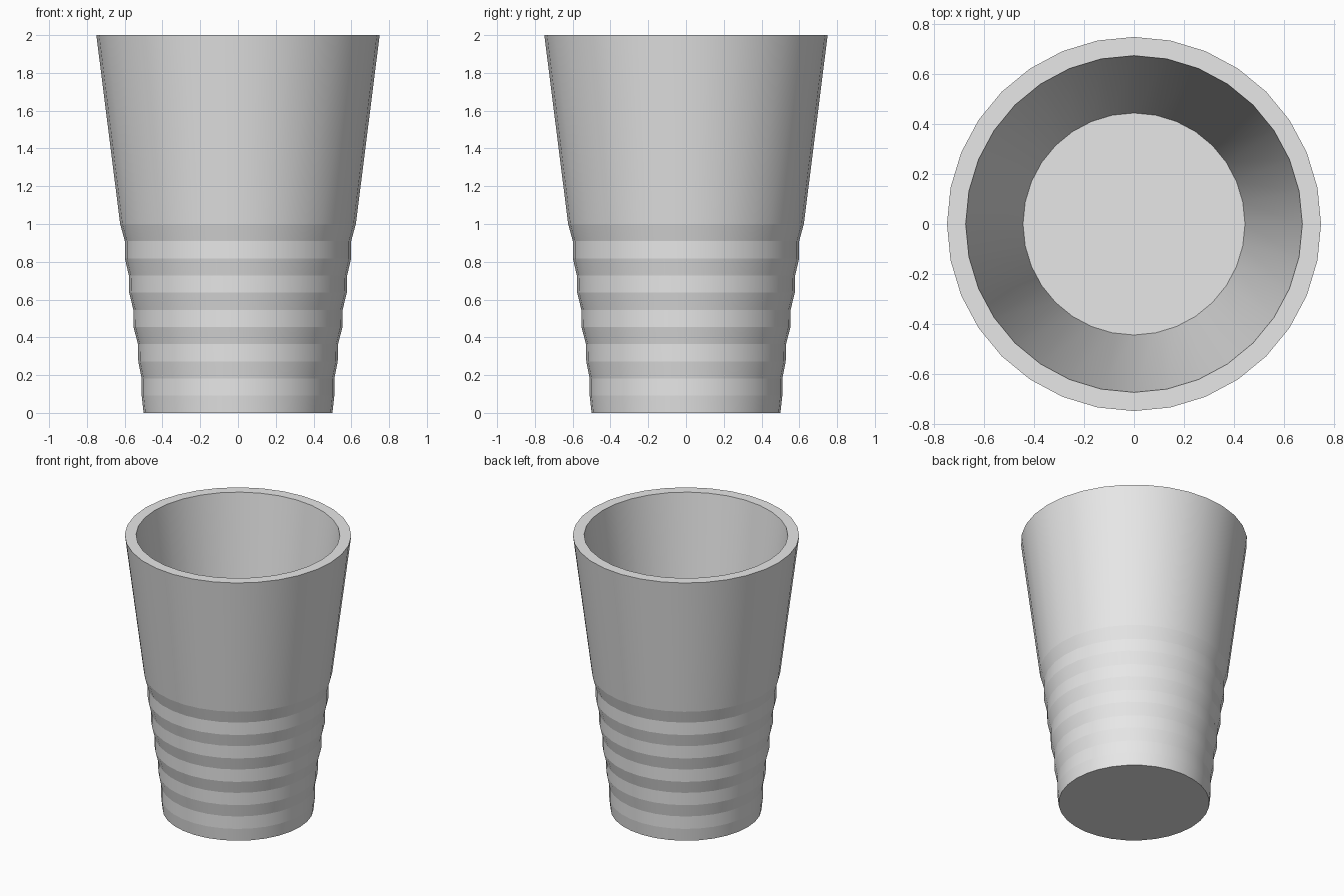
import bpy
import bmesh
import math

SIDES = 32

# Remove the default cube
cube = bpy.data.objects.get("Cube")
if cube:
    bpy.data.objects.remove(cube, do_unlink=True)

# Plain grey material
grey = bpy.data.materials.new("plain_grey")
grey.use_nodes = True
colour = (0.8, 0.8, 0.8, 1.0)
grey.diffuse_color = colour
grey.node_tree.nodes["Principled BSDF"].inputs["Base Color"].default_value = colour

# Outer wall: ribbed lower half at even heights, then a straight taper to the rim
rib_radii = [0.5, 0.51, 0.51, 0.528, 0.53, 0.553, 0.554, 0.576, 0.578, 0.599, 0.599, 0.624]
profile = [(r, i / (len(rib_radii) - 1)) for i, r in enumerate(rib_radii)]
# Rim, then inner wall down to the floor
profile += [(0.75, 2.0), (0.675, 2.0), (0.445, 0.15)]

bm = bmesh.new()
rings = []
for radius, z in profile:
    angles = [2 * math.pi * k / SIDES for k in range(SIDES)]
    rings.append([bm.verts.new((radius * math.cos(a), radius * math.sin(a), z)) for a in angles])

# Walls between neighbouring rings
for low, high in zip(rings, rings[1:]):
    for k in range(SIDES):
        n = (k + 1) % SIDES
        bm.faces.new((low[k], low[n], high[n], high[k])).smooth = True

# Underside and inner floor
bm.faces.new(rings[0][::-1])
bm.faces.new(rings[-1])

# Keep every horizontal ring crisp while the walls stay round
for edge in bm.edges:
    a, b = edge.verts
    if abs(a.co.z - b.co.z) < 1e-5:
        edge.smooth = False

bmesh.ops.recalc_face_normals(bm, faces=bm.faces[:])
mesh = bpy.data.meshes.new("ribbed_cup")
bm.to_mesh(mesh)
bm.free()
mesh.materials.append(grey)
cup = bpy.data.objects.new("ribbed_cup", mesh)
bpy.context.collection.objects.link(cup)
